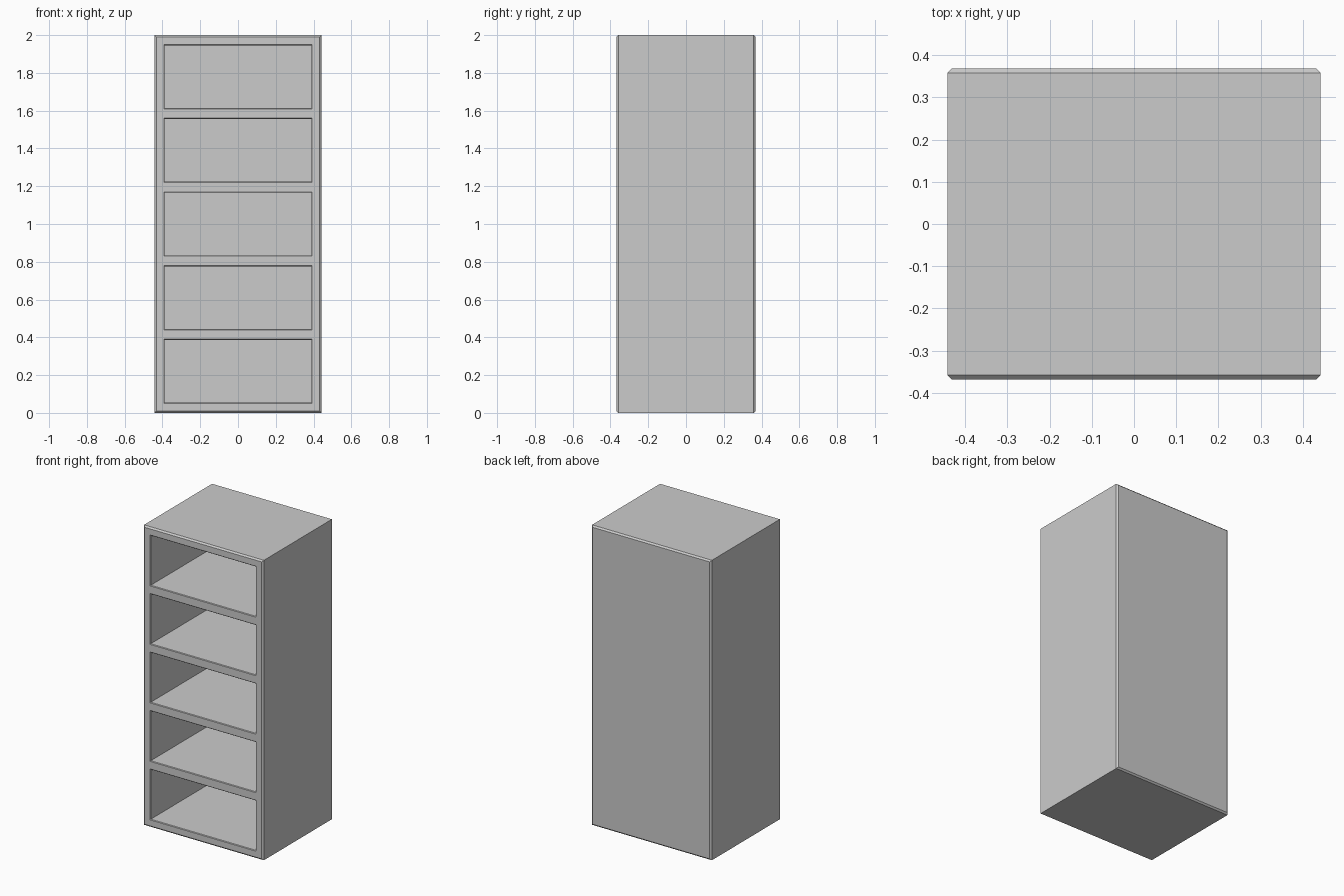
import bpy, bmesh
from mathutils import Vector, Matrix

if "Cube" in bpy.data.objects:
    bpy.data.objects.remove(bpy.data.objects["Cube"])

W, D, H = 0.884, 0.736, 2.0      # overall size
T = 0.05                         # board thickness
BEV = 0.01                       # outer chamfer on front and back rims
LIP = 0.004                      # small chamfer round each opening
ROWS = 5
CELL = (H - T * (ROWS + 1)) / ROWS

bm = bmesh.new()

# Solid body, shortened so the front and back chamfers complete the depth
bmesh.ops.create_cube(bm, size=1, matrix=Matrix.Translation((0, 0, H / 2))
                      @ Matrix.Diagonal((W, D - 2 * BEV, H, 1)))
bm.normal_update()
rims = [f for f in bm.faces if abs(f.normal.y) > 0.9]
bmesh.ops.inset_individual(bm, faces=rims, thickness=BEV, depth=BEV,
                           use_even_offset=True)
bm.normal_update()


def front_faces():
    return [f for f in bm.faces
            if f.normal.y < -0.9 and f.calc_center_median().y < -D / 2 + 0.001]


def cut_front(point, normal):
    faces = front_faces()
    geom = set(faces)
    for f in faces:
        geom.update(f.edges)
        geom.update(f.verts)
    bmesh.ops.bisect_plane(bm, geom=list(geom), plane_co=point, plane_no=normal)
    bm.normal_update()


# Divide the front into side boards, shelves and openings
for s in (-1, 1):
    cut_front(Vector((s * (W / 2 - T), 0, 0)), Vector((1, 0, 0)))
for i in range(ROWS):
    z = T + i * (CELL + T)
    for edge in (z, z + CELL):
        cut_front(Vector((0, 0, edge)), Vector((0, 0, 1)))

# Sink each compartment, with a fine chamfer at its mouth
centres = [T + CELL / 2 + i * (CELL + T) for i in range(ROWS)]
cells = []
for f in front_faces():
    c = f.calc_center_bounds()
    if abs(c.x) < 0.01 and any(abs(c.z - z) < 0.01 for z in centres):
        cells.append(f)
bmesh.ops.inset_individual(bm, faces=cells, thickness=LIP, depth=-LIP,
                           use_even_offset=True)
backs = bmesh.ops.extrude_discrete_faces(bm, faces=cells)["faces"]
verts = list({v for f in backs for v in f.verts})
bmesh.ops.translate(bm, verts=verts, vec=(0, D - T - LIP, 0))
bmesh.ops.recalc_face_normals(bm, faces=bm.faces[:])

mesh = bpy.data.meshes.new("bookcase")
bm.to_mesh(mesh)
bm.free()
bpy.context.collection.objects.link(bpy.data.objects.new("bookcase", mesh))
